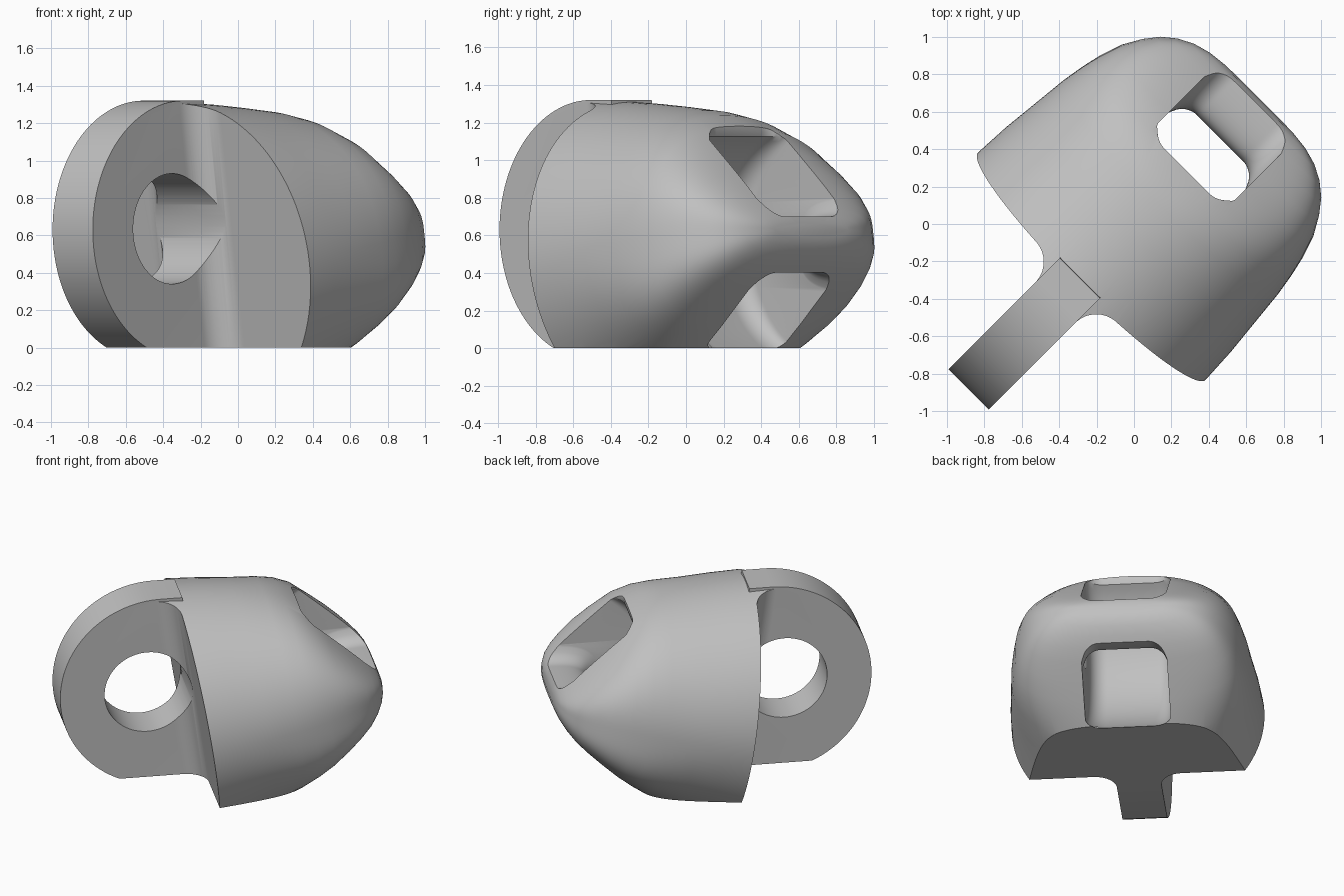
import bpy, bmesh, math
from mathutils import Matrix, Vector

cube = bpy.data.objects.get("Cube")
if cube:
    bpy.data.objects.remove(cube)

grey = bpy.data.materials.new("plain grey")
grey.use_nodes = True
GREY = (0.53, 0.53, 0.53, 1)
grey.diffuse_color = GREY
grey.node_tree.nodes["Principled BSDF"].inputs["Base Color"].default_value = GREY

# Body axis: starts at the mouth centre and climbs slightly towards the nose
AXIS = Matrix.Translation((-0.32, 0, 0.45)) @ Matrix.Rotation(-math.radians(8.3), 4, 'Y')


def loft(name, rings, frame=Matrix()):
    """Skin a list of equal closed rings and cap both ends."""
    bm = bmesh.new()
    loops = [[bm.verts.new(frame @ Vector(p)) for p in ring] for ring in rings]
    n = len(loops[0])
    for a, b in zip(loops, loops[1:]):
        for i in range(n):
            j = (i + 1) % n
            bm.faces.new((a[i], a[j], b[j], b[i]))
    bm.faces.new(loops[0][::-1])
    bm.faces.new(loops[-1])
    bmesh.ops.recalc_face_normals(bm, faces=bm.faces)
    mesh = bpy.data.meshes.new(name)
    bm.to_mesh(mesh)
    bm.free()
    obj = bpy.data.objects.new(name, mesh)
    bpy.context.collection.objects.link(obj)
    mesh.materials.append(grey)
    return obj


def oval(a, up, down, up_power=2, down_power=2, n=128):
    """Points of a (super)ellipse whose upper and lower halves may differ."""
    pts = []
    for i in range(n):
        t = 2 * math.pi * (i + 0.5) / n
        c, s = math.cos(t), math.sin(t)
        size, power = (up, up_power) if s > 0 else (down, down_power)
        pts.append((math.copysign(abs(c) ** (2 / power), c) * a,
                    math.copysign(abs(s) ** (2 / power), s) * size))
    return pts


def arc(cx, cy, r, start, end, n=16):
    return [(cx + r * math.cos(math.radians(start + (end - start) * i / n)),
             cy + r * math.sin(math.radians(start + (end - start) * i / n)))
            for i in range(n + 1)]


def combine(target, tool, operation):
    mod = target.modifiers.new("cut", 'BOOLEAN')
    mod.object, mod.operation, mod.solver = tool, operation, 'EXACT'
    bpy.context.view_layer.objects.active = target
    bpy.ops.object.modifier_apply(modifier=mod.name)
    bpy.data.objects.remove(tool)


# Body: round mouth tapering to a flat wedge nose
# (distance, half width, height above axis, depth below axis, squareness of each half)
stations = [(0, .86, .87, .87, 2, 2), (.2, .85, .83, .82, 2, 2), (.4, .83, .785, .73, 2, 2.2),
            (.6, .81, .735, .61, 2.1, 2.7), (.72, .79, .69, .53, 2.2, 3.1),
            (.83, .765, .61, .455, 2.4, 3.4), (.95, .725, .465, .37, 2.7, 3.5),
            (1.05, .67, .345, .30, 3, 3.5), (1.13, .61, .25, .24, 3, 3.5),
            (1.19, .54, .175, .185, 3, 3.3), (1.235, .46, .115, .135, 3, 3),
            (1.262, .37, .07, .09, 3, 3), (1.275, .28, .03, .045, 3, 3)]
body = loft("shackle_body", [[(s, v, h) for v, h in oval(*size)] for s, *size in stations], AXIS)

# Tab: round-ended plate
T, R = 0.152, 0.15
outline = [(-.41, 1.32)] + arc(-.56, .63, .69, 90, 270, 96) + [(-.3, -.06), (-.3, .6)]
combine(body, loft("tab", [[(u, v, z) for u, z in outline] for v in (-T, T)]), 'UNION')

# Fillets between the tab and the mouth
half = arc(-R, T + R, R, -90, 0) + [(.08, T + R)]
plan = half + [(s, -v) for s, v in reversed(half)]
neck = loft("neck", [[(s, v, h) for s, v in plan] for h in (-1.5, 1.5)], AXIS)
limit = [(-.3, .86, .93), (0, .86, .87), (.1, .8, .8)]
combine(neck, loft("neck_limit", [[(s, v, h) for v, h in oval(a, b, b)] for s, a, b in limit],
                   AXIS), 'INTERSECT')
combine(body, neck, 'UNION')

# Pin hole through the tab
combine(body, loft("pin_hole", [[(u - .65, v, z + .635) for u, z in oval(.295, .295, .295)]
                                for v in (-1, 1)]), 'DIFFERENCE')

# Window: its front wall curves around the crossbar that is left standing
W, C, BACK, MID, SWEEP = 0.29, 0.12, 1.4, 0.565, 0.67
rings = []
for i in range(57):
    z = -.1 + 1.4 * i / 56
    front = .76 - math.sqrt(SWEEP ** 2 - min(abs(z - MID), MID) ** 2)
    slot = ([(BACK, W)] + arc(front + C, W - C, C, 90, 180, 10)
            + arc(front + C, C - W, C, 180, 270, 10) + [(BACK, -W)])
    rings.append([(u, v, z) for u, v in slot])
window = loft("window", rings)
bar_rings = []
for i in range(-20, 21):
    v = 0.3 * i / 20
    k = min(1, max(0, (abs(v) - W + C) / C))
    flare = C * (1 - math.sqrt(1 - k * k))
    bar_rings.append([(u + .96, v, z + .55)
                      for u, z in oval(.31 + flare, .15 + flare, .15 + flare, 3, 3, 64)])
combine(window, loft("crossbar", bar_rings), 'DIFFERENCE')
combine(body, window, 'DIFFERENCE')

# Flat base
ground = [(-3, -3), (3, -3), (3, 3), (-3, 3)]
combine(body, loft("base_cut", [[(x, y, z) for x, y in ground] for z in (-2, 0)]), 'DIFFERENCE')

# Turn the part onto the diagonal and smooth it
body.data.transform(Matrix.Rotation(math.radians(45), 4, 'Z'))
bpy.ops.object.select_all(action='DESELECT')
body.select_set(True)
bpy.context.view_layer.objects.active = body
bpy.ops.object.shade_smooth_by_angle(angle=math.radians(32))
